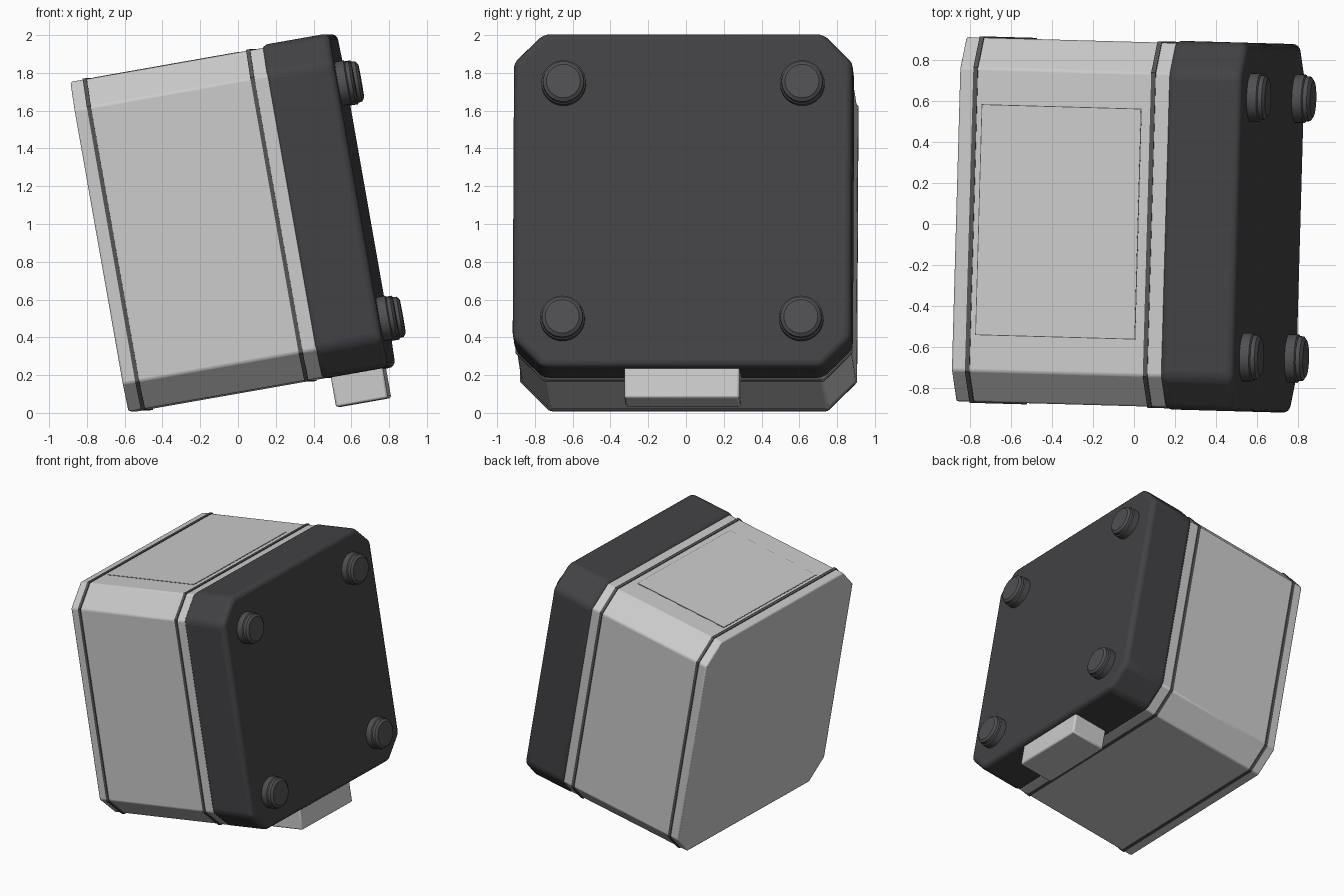
import bpy, bmesh
from math import radians, sin, cos, pi
from mathutils import Matrix

if "Cube" in bpy.data.objects:
    bpy.data.objects.remove(bpy.data.objects["Cube"])

# The whole unit is built square (axis along x), then tipped and slightly turned
POSE = Matrix.Rotation(radians(-1.6), 4, 'Z') @ Matrix.Rotation(radians(-10), 4, 'Y')
MID = 0.99


def material(name, r, g, b):
    m = bpy.data.materials.new(name)
    m.diffuse_color = (r, g, b, 1)
    m.use_nodes = True
    m.node_tree.nodes["Principled BSDF"].inputs["Base Color"].default_value = m.diffuse_color
    return m


DARK = material("dark_plastic", 0.055, 0.055, 0.06)
RUBBER = material("rubber", 0.08, 0.08, 0.085)
SEAM = material("seam_grey", 0.09, 0.09, 0.09)


def loft(name, rings, mat=None, bevel=0.0, segments=2):
    """Join a list of equal-length point rings into a closed, capped solid."""
    bm = bmesh.new()
    loops = [[bm.verts.new(p) for p in ring] for ring in rings]
    n = len(loops[0])
    for a, b in zip(loops, loops[1:]):
        for i in range(n):
            bm.faces.new((a[i], a[(i + 1) % n], b[(i + 1) % n], b[i]))
    bm.faces.new(loops[0])
    bm.faces.new(loops[-1])
    bmesh.ops.recalc_face_normals(bm, faces=bm.faces[:])
    mesh = bpy.data.meshes.new(name)
    bm.to_mesh(mesh)
    bm.free()
    ob = bpy.data.objects.new(name, mesh)
    bpy.context.collection.objects.link(ob)
    if mat:
        mesh.materials.append(mat)
    if bevel:
        mod = ob.modifiers.new("soft_edges", 'BEVEL')
        mod.width, mod.segments = bevel, segments
        mod.limit_method = 'ANGLE'
    ob.matrix_world = POSE
    bpy.ops.object.select_all(action='DESELECT')
    ob.select_set(True)
    bpy.context.view_layer.objects.active = ob
    bpy.ops.object.shade_smooth_by_angle(angle=radians(32))
    return ob


def octagon(x, half, cut, mid=MID):
    k = half - cut
    return [(x, y, mid + z) for y, z in (
        (half, -k), (half, k), (k, half), (-k, half),
        (-half, k), (-half, -k), (-k, -half), (k, -half))]


def prism(name, x0, x1, half, cut, mat=None, bevel=0.0, segments=2, mid=MID):
    return loft(name, [octagon(x, half, cut, mid) for x in (x0, x1)], mat, bevel, segments)


def box(name, x0, x1, hy, z0, z1, mat=None, bevel=0.0):
    rect = ((hy, z0), (hy, z1), (-hy, z1), (-hy, z0))
    return loft(name, [[(x, y, z) for y, z in rect] for x in (x0, x1)], mat, bevel)


# Main shells: light housing and dark end cap
prism("housing", -0.55, 0.50, 0.886, 0.15, bevel=0.01)
prism("end_cap", 0.48, 0.845, 0.897, 0.155, DARK, 0.035, 4, 0.995)

# Thin seam bands around the housing
for name, x in (("seam_outer", -0.472), ("seam_inner", 0.407)):
    prism(name, x - 0.011, x + 0.011, 0.892, 0.152, SEAM)

# Flush hatch on top with a fine dark outline
top = MID + 0.886
box("hatch_outline", -0.438, 0.353, 0.562, top - 0.01, top + 0.001, SEAM)
box("hatch", -0.434, 0.349, 0.558, top - 0.01, top + 0.003)

# Latch tab below the end cap
box("latch_tab", 0.525, 0.805, 0.305, -0.062, 0.16, bevel=0.012)

# Four stepped round feet on the end cap
PROFILE = ((-0.02, 0.118), (0.046, 0.118), (0.052, 0.11), (0.072, 0.108), (0.085, 0.09))
N = 32
for row, z in (("lower", 0.355), ("upper", 1.62)):
    for side, y in (("front", -0.632), ("back", 0.632)):
        loft(f"foot_{row}_{side}",
             [[(0.845 + d, y + r * cos(2 * pi * i / N), z + r * sin(2 * pi * i / N))
               for i in range(N)] for d, r in PROFILE], RUBBER)
